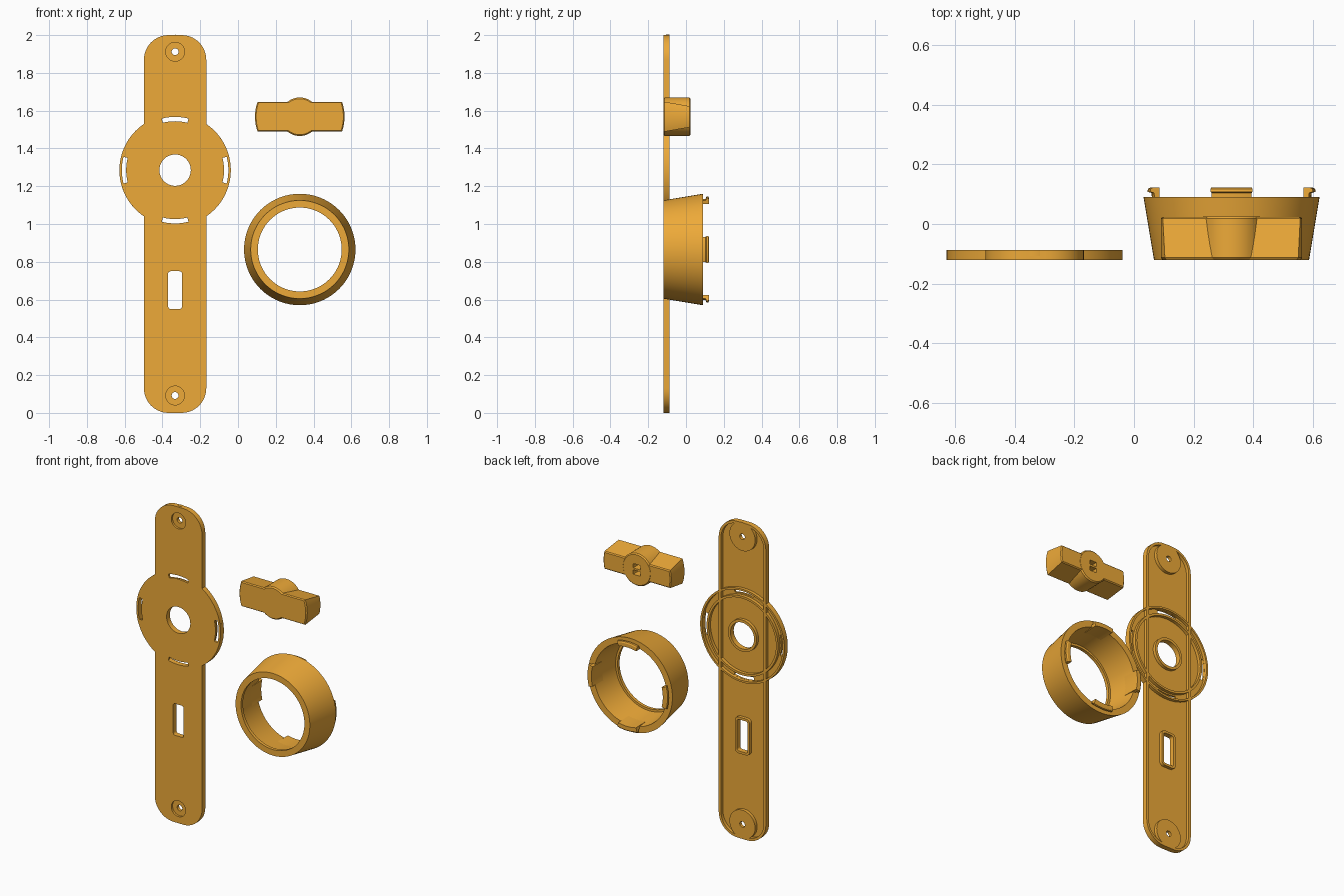
import bpy, bmesh
from math import sin, cos, pi, radians, asin, sqrt

if "Cube" in bpy.data.objects:
    bpy.data.objects.remove(bpy.data.objects["Cube"])

mat = bpy.data.materials.new("orange")
mat.diffuse_color = (0.85, 0.40, 0.04, 1)
mat.use_nodes = True
mat.node_tree.nodes["Principled BSDF"].inputs["Base Color"].default_value = mat.diffuse_color
FRONT = -0.12


def add_mesh(name, mesh):
    ob = bpy.data.objects.new(name, mesh)
    bpy.context.collection.objects.link(ob)
    mesh.materials.clear()
    mesh.materials.append(mat)
    return ob


def arc(cx, cz, r, a0, a1, n):
    return [(cx + r * cos(a0 + (a1 - a0) * i / n), cz + r * sin(a0 + (a1 - a0) * i / n))
            for i in range(n + 1)]


def circle(cx, cz, r, n=72):
    return arc(cx, cz, r, 0, 2 * pi, n)[:-1]


def round_rect(cx, cz, hw, hh, r, n=10):
    pts = []
    for k, (sx, sz) in enumerate([(1, 1), (-1, 1), (-1, -1), (1, -1)]):
        pts += arc(cx + sx * (hw - r), cz + sz * (hh - r), r, k * pi / 2, (k + 1) * pi / 2, n)
    return pts


def plate(name, loops, y0, y1):
    """Flat sheet in the xz plane: first loop is the edge, nested loops are holes."""
    cu = bpy.data.curves.new(name, 'CURVE')
    cu.dimensions = '2D'
    cu.fill_mode = 'BOTH'
    cu.extrude = (y1 - y0) / 2
    for pts in loops:
        sp = cu.splines.new('POLY')
        sp.points.add(len(pts) - 1)
        for p, (x, z) in zip(sp.points, pts):
            p.co = (x, z, 0, 1)
        sp.use_cyclic_u = True
    tmp = bpy.data.objects.new(name + "_tmp", cu)
    bpy.context.collection.objects.link(tmp)
    bpy.context.view_layer.update()
    mesh = bpy.data.meshes.new_from_object(tmp.evaluated_get(bpy.context.evaluated_depsgraph_get()))
    bpy.data.objects.remove(tmp)
    for v in mesh.vertices:
        x, z, d = v.co
        v.co = (x, (y0 + y1) / 2 - d, z)
    return add_mesh(name, mesh)


def skin(name, rings, closed):
    """Join equal-sized rings of points; either loop round or cap both ends."""
    bm = bmesh.new()
    vs = [[bm.verts.new(p) for p in ring] for ring in rings]
    n, m = len(vs), len(vs[0])
    for i in range(n if closed else n - 1):
        a, b = vs[i], vs[(i + 1) % n]
        for j in range(m):
            bm.faces.new((a[j], a[(j + 1) % m], b[(j + 1) % m], b[j]))
    if not closed:
        bm.faces.new(vs[0])
        bm.faces.new(vs[-1])
    bmesh.ops.recalc_face_normals(bm, faces=bm.faces)
    mesh = bpy.data.meshes.new(name)
    bm.to_mesh(mesh)
    bm.free()
    return add_mesh(name, mesh)


def lathe(name, cx, cz, profile, a0=0, a1=2 * pi, n=72):
    """Turn an (r, y) profile about a y-direction axis."""
    full = a1 - a0 > 6.28
    rings = [[(cx + r * cos(a), y, cz + r * sin(a)) for r, y in profile]
             for a in (a0 + (a1 - a0) * i / n for i in range(n if full else n + 1))]
    return skin(name, rings, full)


# Backplate: thin front sheet with all openings
PX, PZ, HW, R = -0.333, 1.285, 0.165, 0.295
FLOOR, BACK = -0.107, -0.087
HALF = radians(14.5)
t = asin(HW / R)
strip = round_rect(PX, 1.0, HW, 1.0, 0.13)
outline = (strip[:22] + arc(PX, PZ, R, pi / 2 + t, 3 * pi / 2 - t, 30)
           + strip[22:] + arc(PX, PZ, R, -pi / 2 + t, pi / 2 - t, 30))
keyhole = round_rect(PX, 0.65, 0.037, 0.1, 0.014, 4)
screws = (0.092, 1.912)
slots = []
for k in range(4):
    a = k * pi / 2
    slots.append(arc(PX, PZ, 0.282, a - HALF, a + HALF, 10) + arc(PX, PZ, 0.259, a + HALF, a - HALF, 10))
plate("backplate_sheet", [outline, keyhole, circle(PX, PZ, 0.083)] + slots
      + [circle(PX, z, 0.05, 40) for z in screws], FRONT, FLOOR)

# Raised ribs on the rear of the backplate
ribs = [("strip_rim", strip, round_rect(PX, 1.0, HW - 0.016, 0.984, 0.114)),
        ("disc_rim", circle(PX, PZ, R), circle(PX, PZ, 0.283)),
        ("disc_inner_rib", circle(PX, PZ, 0.25), circle(PX, PZ, 0.236)),
        ("spindle_hole_lip", circle(PX, PZ, 0.1), circle(PX, PZ, 0.083)),
        ("keyhole_lip", round_rect(PX, 0.65, 0.052, 0.115, 0.026, 4), keyhole)]
for name, outer, inner in ribs:
    plate(name, [outer, inner], FLOOR, BACK)

# Screw bosses with counterbored fronts
for z in screws:
    lathe("screw_boss", PX, z, [(0.05, FLOOR), (0.018, FLOOR), (0.018, BACK), (0.09, BACK),
                                (0.09, FLOOR)], n=40)

# Tapered collar with front lip
CX, CZ = 0.327, 0.865
lathe("collar", CX, CZ, [(0.222, FRONT), (0.26, FRONT), (0.295, 0.09), (0.255, 0.09),
                         (0.236, -0.1), (0.222, -0.1)])

# Four hooked clips on the collar
for k in range(4):
    a = k * pi / 2
    lathe("collar_clip", CX, CZ, [(0.247, -0.01), (0.262, -0.01), (0.268, 0.104), (0.282, 0.108),
                                  (0.28, 0.118), (0.272, 0.122), (0.25, 0.122)], a - HALF, a + HALF, 10)

# Knob: bar narrowing to the rear, plus round hub
KX, KZ, END = 0.327, 1.568, 0.237


def bar_loop(y, hz, rad):
    t = asin(hz / rad)
    pts = arc(KX, KZ, rad, -t, t, 12) + arc(KX, KZ, rad, pi - t, pi + t, 12)
    return [(x, y, z) for x, z in pts]


def hub_loop(y, r):
    return [(x, y, z) for x, z in circle(KX, KZ, r, 64)]


knob = skin("knob", [bar_loop(FRONT, 0.074, END - 0.006), bar_loop(-0.113, 0.079, END),
                     bar_loop(0.018, 0.056, END), bar_loop(0.024, 0.05, END - 0.006)], False)
hub = skin("knob_hub", [hub_loop(FRONT, 0.095), hub_loop(-0.113, 0.102),
                        hub_loop(0.018, 0.102), hub_loop(0.025, 0.095)], False)

# Spindle socket: two slots with a web between
cutters = [(hub, 'UNION')]
for s in (-1, 1):
    loop = round_rect(KX, KZ + s * 0.02, 0.025, 0.014, 0.003, 2)
    cutters.append((skin("socket_cutter", [[(x, y, z) for x, z in loop] for y in (-0.06, 0.06)], False),
                    'DIFFERENCE'))
bpy.context.view_layer.objects.active = knob
for ob, op in cutters:
    mod = knob.modifiers.new("cut", 'BOOLEAN')
    mod.operation, mod.solver, mod.object = op, 'EXACT', ob
    bpy.ops.object.modifier_apply(modifier=mod.name)
    bpy.data.objects.remove(ob)

# Smooth the curved walls, keep edges crisp
bpy.ops.object.select_all(action='SELECT')
bpy.ops.object.shade_smooth_by_angle(angle=radians(25))
